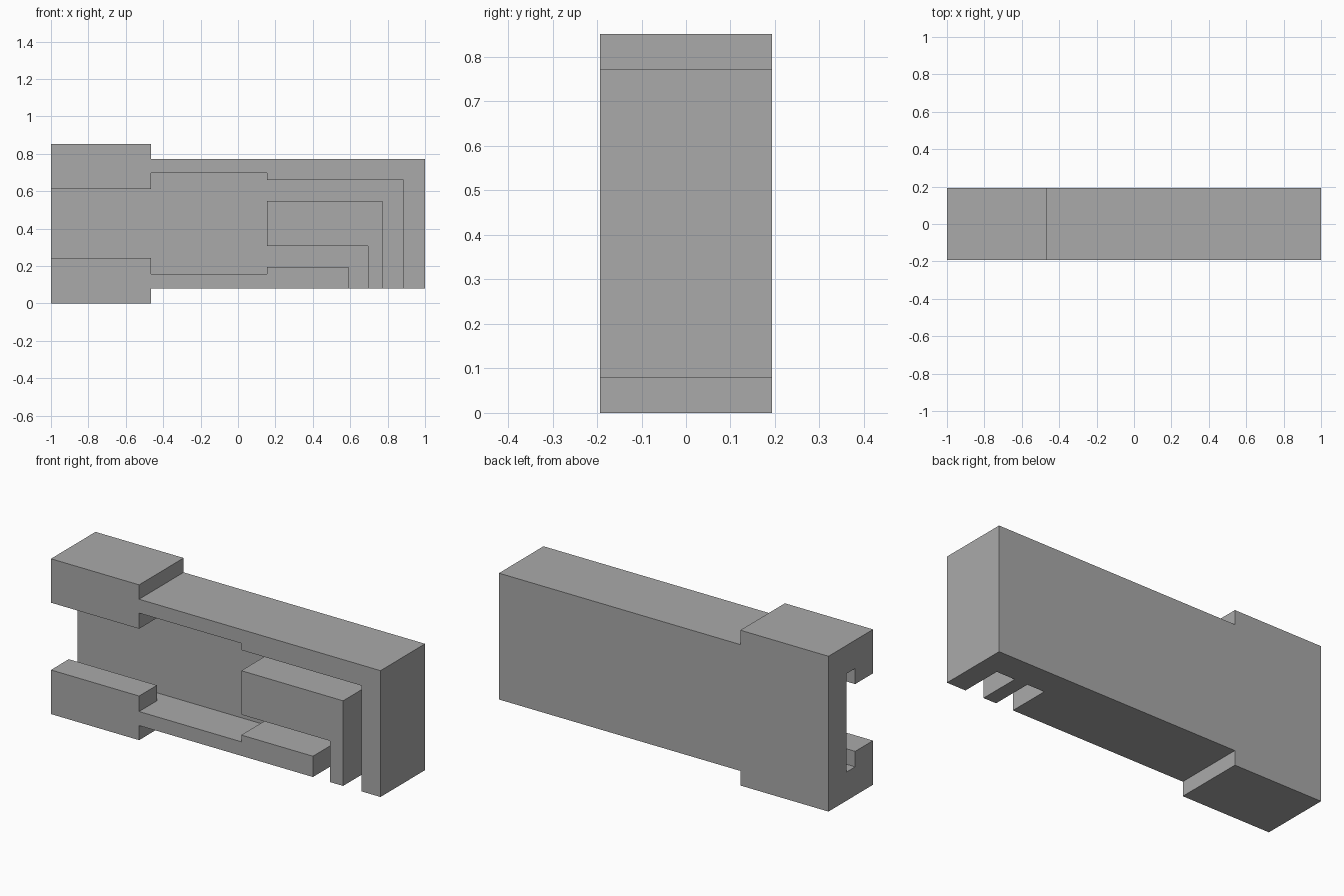
import bpy
import bmesh

cube = bpy.data.objects.get("Cube")
if cube:
    bpy.data.objects.remove(cube, do_unlink=True)

grey = bpy.data.materials.new("plain grey")
grey.use_nodes = True
grey.diffuse_color = (0.4, 0.4, 0.4, 1)
grey.node_tree.nodes["Principled BSDF"].inputs["Base Color"].default_value = grey.diffuse_color

HALF = 0.193    # half thickness of the block
FLOOR = 0.0385  # depth of the channel floor
STEP = -0.465   # end of the thick head
MID = 0.155     # start of the hooked passages


def prism(name, outline, y0, y1):
    """Extrude an (x, z) outline from y0 to y1."""
    bm = bmesh.new()
    face = bm.faces.new([bm.verts.new((x, y0, z)) for x, z in outline])
    ext = bmesh.ops.extrude_face_region(bm, geom=[face])
    moved = [v for v in ext["geom"] if isinstance(v, bmesh.types.BMVert)]
    bmesh.ops.translate(bm, verts=moved, vec=(0, y1 - y0, 0))
    bmesh.ops.recalc_face_normals(bm, faces=bm.faces)
    mesh = bpy.data.meshes.new(name)
    bm.to_mesh(mesh)
    bm.free()
    mesh.materials.append(grey)
    obj = bpy.data.objects.new(name, mesh)
    bpy.context.collection.objects.link(obj)
    return obj


def cut(target, cutter):
    """Subtract the cutter from the target and remove it."""
    cutter.hide_render = True
    mod = target.modifiers.new(cutter.name, "BOOLEAN")
    mod.operation = "DIFFERENCE"
    mod.solver = "EXACT"
    mod.object = cutter
    bpy.context.view_layer.objects.active = target
    bpy.ops.object.modifier_apply(modifier=mod.name)
    bpy.data.objects.remove(cutter, do_unlink=True)


# Solid block with a taller head at its right end
body = prism("channel_block", [
    (-1, 0), (STEP, 0), (STEP, 0.08), (1, 0.08),
    (1, 0.773), (STEP, 0.773), (STEP, 0.852), (-1, 0.852)], -HALF, HALF)

# Front channel splitting around the hooked island into two downward exits
cut(body, prism("channel_cutter", [
    (-1.1, 0.242), (STEP, 0.242), (STEP, 0.157), (MID, 0.157),
    (MID, 0.194), (0.59, 0.194), (0.59, -0.1), (0.695, -0.1),
    (0.695, 0.306), (MID, 0.306), (MID, 0.547), (0.773, 0.547),
    (0.773, -0.1), (0.885, -0.1), (0.885, 0.66), (MID, 0.66),
    (MID, 0.697), (STEP, 0.697), (STEP, 0.611), (-1.1, 0.611)], -0.3, FLOOR))

# Undercut slot behind the two lips of the head
cut(body, prism("slot_cutter", [
    (-1.1, 0.157), (STEP + 0.1, 0.157), (STEP + 0.1, 0.697), (-1.1, 0.697)],
    -FLOOR, FLOOR))
